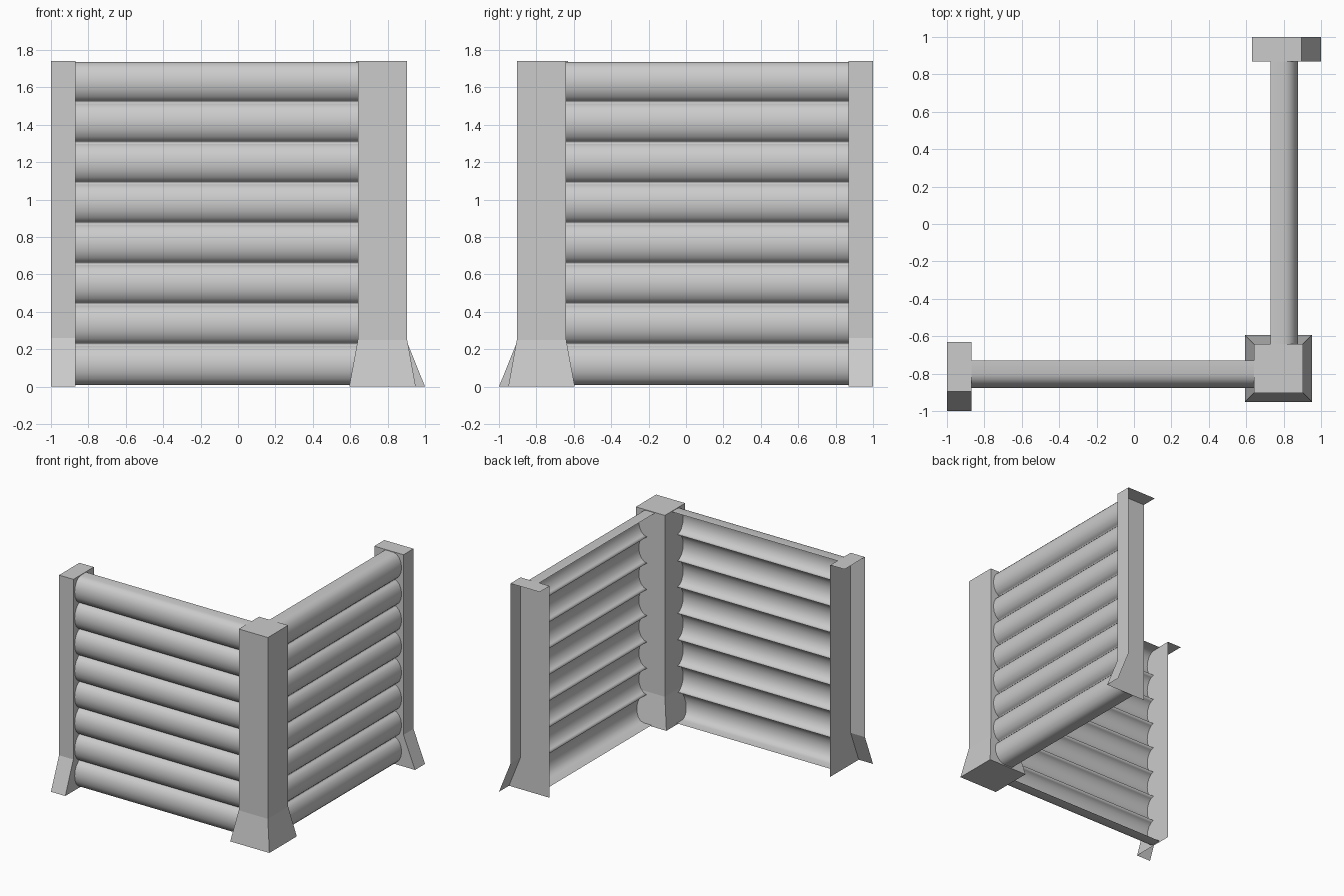
import bpy, bmesh, math

cube = bpy.data.objects.get("Cube")
if cube:
    bpy.data.objects.remove(cube)

GREY = (0.6, 0.6, 0.6, 1)
mat = bpy.data.materials.new("plain grey")
mat.use_nodes = True
mat.diffuse_color = GREY
mat.node_tree.nodes["Principled BSDF"].inputs["Base Color"].default_value = GREY

HEIGHT = 1.74


def along_x(x, y, z):
    return (x, y, z)


def along_y(x, y, z):
    # reflection that turns the front wing into the side wing
    return (-y, -x, z)


def finish(name, bm, smooth=False):
    mesh = bpy.data.meshes.new(name)
    for f in bm.faces:
        f.smooth = smooth
    bm.to_mesh(mesh)
    bm.free()
    mesh.materials.append(mat)
    obj = bpy.data.objects.new(name, mesh)
    bpy.context.collection.objects.link(obj)
    return obj


def add_faces(bm, polys, place):
    for poly in polys:
        pts = [place(*p) for p in poly]
        if place is along_y:
            pts.reverse()
        bm.faces.new([bm.verts.new(p) for p in pts])
    bmesh.ops.remove_doubles(bm, verts=bm.verts[:], dist=1e-5)


# Scalloped log sheet: half ellipses stacked, with a lip at top and bottom
def log_wall(name, place, logs=8, steps=8):
    top, pitch = 1.736, 0.2158
    groove, lip, depth = -0.803, -0.73, 0.075
    profile = [(lip, top)]
    for i in range(logs):
        mid = top - pitch * (i + 0.5)
        for k in range(0 if i == 0 else 1, steps + 1):
            a = math.pi * k / steps
            profile.append((groove - depth * math.sin(a),
                            mid + pitch / 2 * math.cos(a)))
    profile.append((lip, top - pitch * logs))
    x0, x1 = -0.87, 0.642
    polys = [[(x0, *a), (x0, *b), (x1, *b), (x1, *a)]
             for a, b in zip(profile, profile[1:])]
    bm = bmesh.new()
    add_faces(bm, polys, place)
    finish(name, bm, smooth=True)


# Half post at the free end: inner side, outer side with flared foot, and cap
def end_post(name, place):
    out, back, foot, knee = -0.895, -0.63, -1.0, 0.26
    xi, xe = -0.87, -1.0
    polys = [
        [(xi, out, knee), (xi, back, knee), (xi, back, HEIGHT), (xi, out, HEIGHT)],
        [(xi, foot, 0), (xi, back, 0), (xi, back, knee), (xi, out, knee)],
        [(xe, out, knee), (xi, out, knee), (xi, out, HEIGHT), (xe, out, HEIGHT)],
        [(xe, foot, 0), (xi, foot, 0), (xi, out, knee), (xe, out, knee)],
        [(xe, out, HEIGHT), (xi, out, HEIGHT), (xi, back, HEIGHT), (xe, back, HEIGHT)],
    ]
    bm = bmesh.new()
    add_faces(bm, polys, place)
    finish(name, bm)


# Square corner post, flared on all four sides at the foot
def corner_post():
    c = 0.7725
    rings = [(0.178, 0), (0.132, 0.25), (0.132, HEIGHT)]
    bm = bmesh.new()
    loops = [[bm.verts.new((c + sx * r, -c + sy * r, z))
              for sx, sy in ((-1, -1), (1, -1), (1, 1), (-1, 1))]
             for r, z in rings]
    for lo, hi in zip(loops, loops[1:]):
        for i in range(4):
            j = (i + 1) % 4
            bm.faces.new((lo[i], lo[j], hi[j], hi[i]))
    bm.faces.new(loops[0][::-1])
    bm.faces.new(loops[-1])
    finish("corner_post", bm)


corner_post()
for side, place in (("front", along_x), ("side", along_y)):
    log_wall(side + "_log_wall", place)
    end_post(side + "_end_post", place)
